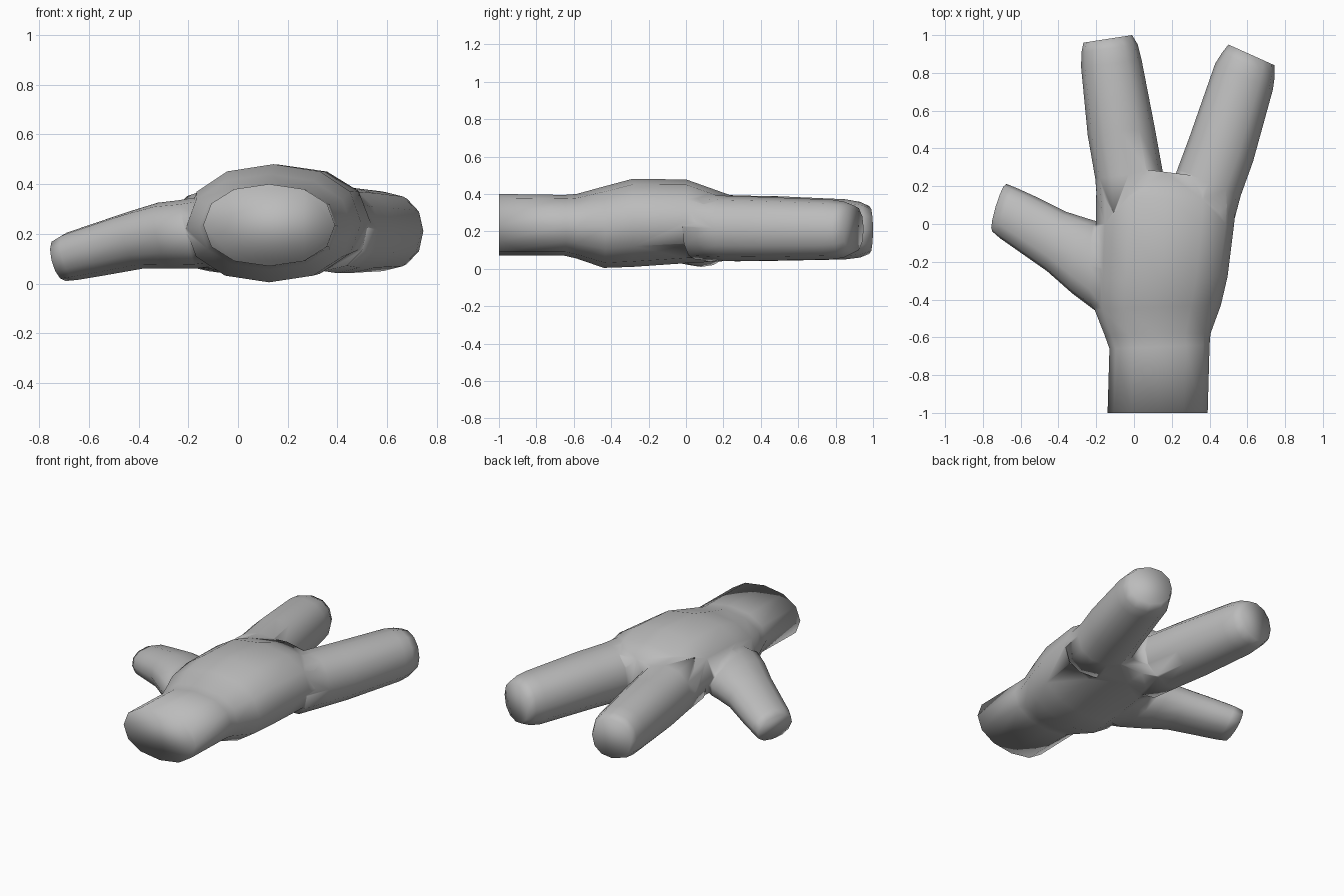
import bpy, bmesh, math
from mathutils import Vector

grey = bpy.data.materials.new("plain grey")
grey.diffuse_color = (0.5, 0.5, 0.5, 1)


def loft(name, rings, sides=12, lean=0.0, power=0.92):
    """Rounded tube through rings given as left point, right point, bottom z, top z."""
    bm = bmesh.new()
    loops = []
    for xl, yl, xr, yr, lo, hi in rings:
        left, right = Vector((xl, yl, 0)), Vector((xr, yr, 0))
        half = (right - left) / 2
        ahead = Vector((-half.y, half.x, 0)).normalized()
        loop = []
        for i in range(sides):
            a = 2 * math.pi * i / sides
            c = math.copysign(abs(math.cos(a)) ** power, math.cos(a))
            s = math.copysign(abs(math.sin(a)) ** power, math.sin(a))
            p = (left + right) / 2 + half * c + ahead * lean * s * (hi - lo) / 2
            p.z = (lo + hi) / 2 + s * (hi - lo) / 2
            loop.append(bm.verts.new(p))
        loops.append(loop)
    for a, b in zip(loops, loops[1:]):
        for i in range(sides):
            j = (i + 1) % sides
            bm.faces.new((a[i], a[j], b[j], b[i]))
    bm.faces.new(loops[0])
    bm.faces.new(loops[-1])
    bmesh.ops.recalc_face_normals(bm, faces=bm.faces)
    mesh = bpy.data.meshes.new(name)
    bm.to_mesh(mesh)
    bm.free()
    mesh.materials.append(grey)
    obj = bpy.data.objects.new(name, mesh)
    bpy.context.collection.objects.link(obj)
    return obj


# Wrist and palm
hand = loft("hand", [
    (-0.14, -1.00, 0.39, -1.00, 0.07, 0.40),
    (-0.13, -0.66, 0.40, -0.64, 0.07, 0.395),
    (-0.155, -0.59, 0.405, -0.58, 0.055, 0.40),
    (-0.21, -0.45, 0.46, -0.43, 0.005, 0.44),
    (-0.21, -0.30, 0.495, -0.28, 0.01, 0.48),
    (-0.20, 0.00, 0.53, 0.00, 0.03, 0.478),
    (-0.20, 0.15, 0.54, 0.12, 0.037, 0.43),
    (-0.19, 0.32, 0.53, 0.23, 0.045, 0.38),
])

# Two fingers, running from inside the palm to blunt tips
inner_finger = loft("inner_finger", [
    (-0.19, 0.05, 0.16, 0.10, 0.05, 0.41),
    (-0.205, 0.24, 0.15, 0.29, 0.04, 0.392),
    (-0.245, 0.47, 0.11, 0.51, 0.043, 0.388),
    (-0.28, 0.83, 0.04, 0.87, 0.05, 0.372),
    (-0.278, 0.91, 0.02, 0.95, 0.06, 0.358),
    (-0.268, 0.96, -0.01, 1.00, 0.08, 0.335),
])
outer_finger = loft("outer_finger", [
    (0.17, 0.12, 0.52, -0.02, 0.05, 0.40),
    (0.23, 0.29, 0.565, 0.15, 0.042, 0.39),
    (0.29, 0.45, 0.63, 0.33, 0.043, 0.385),
    (0.43, 0.85, 0.735, 0.71, 0.05, 0.37),
    (0.465, 0.905, 0.745, 0.78, 0.06, 0.36),
    (0.50, 0.95, 0.745, 0.84, 0.085, 0.34),
])

# Thumb, drooping outward
thumb = loft("thumb", [
    (-0.05, -0.45, -0.05, -0.06, 0.08, 0.36),
    (-0.21, -0.455, -0.20, 0.015, 0.06, 0.335),
    (-0.33, -0.365, -0.25, 0.03, 0.06, 0.325),
    (-0.46, -0.25, -0.36, 0.065, 0.06, 0.29),
    (-0.61, -0.145, -0.51, 0.14, 0.033, 0.24),
    (-0.71, -0.075, -0.62, 0.19, 0.015, 0.205),
    (-0.75, -0.04, -0.675, 0.212, 0.01, 0.178),
], lean=0.25)

# Join everything into one skin
bpy.context.view_layer.objects.active = hand
for part in (inner_finger, outer_finger, thumb):
    mod = hand.modifiers.new("join", "BOOLEAN")
    mod.operation = "UNION"
    mod.solver = "EXACT"
    mod.object = part
    bpy.ops.object.modifier_apply(modifier=mod.name)
    bpy.data.objects.remove(part)

for poly in hand.data.polygons:
    poly.use_smooth = True
